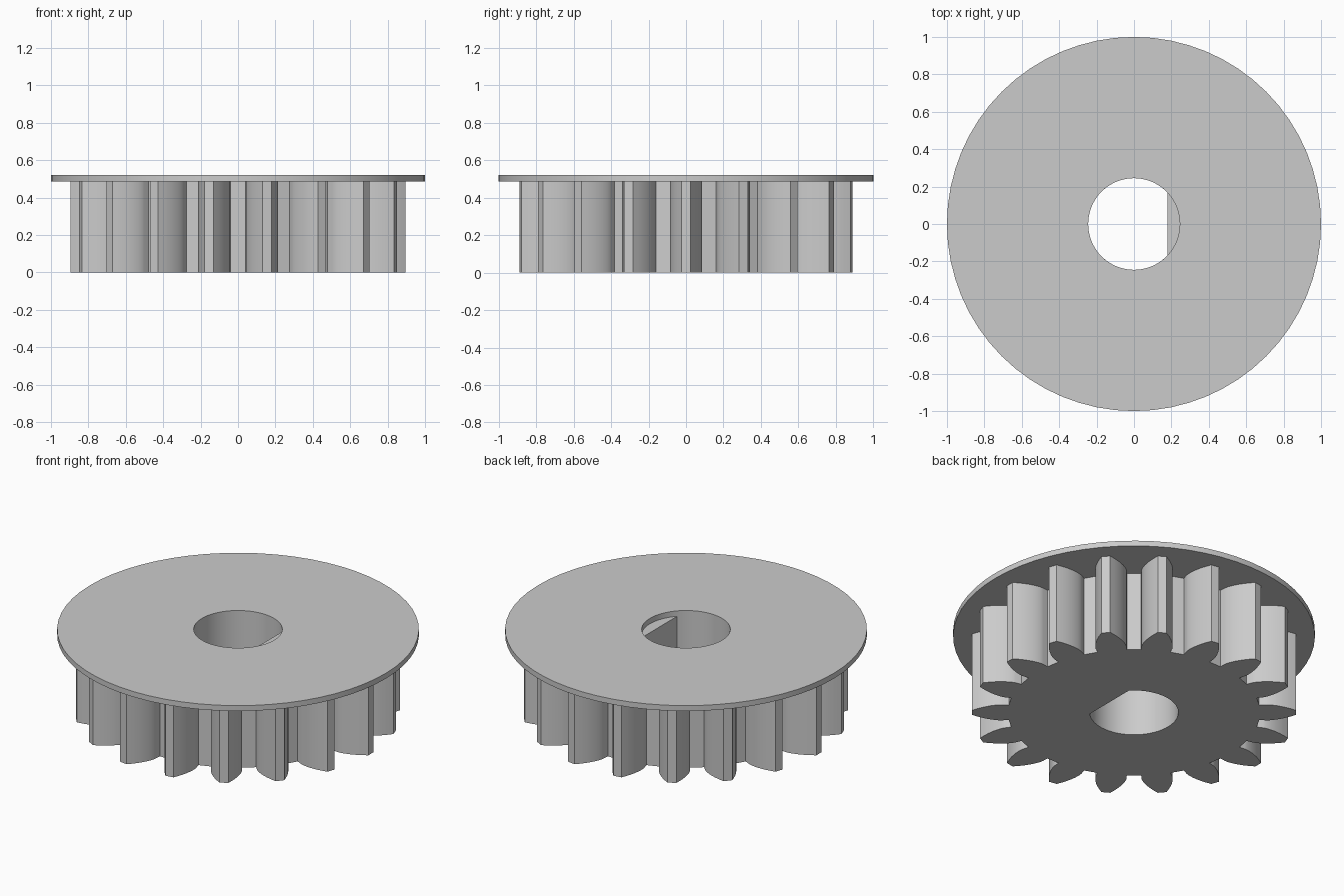
import bpy, bmesh
from math import cos, sin, acos, tan, radians, pi, sqrt

cube = bpy.data.objects.get("Cube")
if cube:
    bpy.data.objects.remove(cube, do_unlink=True)

grey = bpy.data.materials.new("plain_grey")
grey.use_nodes = True
GREY = (0.6, 0.6, 0.6, 1)
grey.diffuse_color = GREY
grey.node_tree.nodes["Principled BSDF"].inputs["Base Color"].default_value = GREY

TEETH = 18
TIP, PITCH, ROOT = 0.897, 0.81, 0.697
BASE = PITCH * cos(radians(25))
BORE, FLAT_X = 0.245, 0.178
GEAR_TOP, TOP = 0.487, 0.52


def polar(r, a):
    return (r * cos(a), r * sin(a))


def circle(r, n):
    return [polar(r, 2 * pi * i / n) for i in range(n)]


def involute(r):
    """Angle swept by an involute of the base circle at radius r."""
    a = acos(min(1, BASE / r))
    return tan(a) - a


def gear_outline(steps=8):
    half_pitch = pi / (2 * TEETH) + involute(PITCH)
    flank = [(ROOT, half_pitch)]
    for i in range(steps + 1):
        r = BASE + (TIP - BASE) * (i / steps) ** 1.5
        flank.append((r, half_pitch - involute(r)))
    points = []
    for t in range(TEETH):
        mid = 2 * pi * t / TEETH
        points += [polar(r, mid - a) for r, a in flank]
        points += [polar(r, mid + a) for r, a in reversed(flank)]
    return points


def d_bore(n=48):
    """Round hole with a flat on its +x side."""
    a = acos(FLAT_X / BORE)
    return [polar(BORE, a + (2 * pi - 2 * a) * i / n) for i in range(n + 1)]


def ring_prism(name, outer, inner, z0, z1):
    """Prism between two outlines, with capped ends."""
    bm = bmesh.new()
    rims = {z0: [], z1: []}
    for loop in (outer, inner):
        low, high = [[bm.verts.new((x, y, z)) for x, y in loop] for z in (z0, z1)]
        for z, verts in ((z0, low), (z1, high)):
            rims[z] += [bm.edges.new((verts[i - 1], verts[i])) for i in range(len(verts))]
        for i in range(len(loop)):
            bm.faces.new((low[i - 1], low[i], high[i], high[i - 1]))
    for edges in rims.values():
        bmesh.ops.triangle_fill(bm, use_beauty=True, use_dissolve=False, edges=edges)
    bmesh.ops.recalc_face_normals(bm, faces=bm.faces[:])
    mesh = bpy.data.meshes.new(name)
    bm.to_mesh(mesh)
    bm.free()
    mesh.materials.append(grey)
    obj = bpy.data.objects.new(name, mesh)
    bpy.context.collection.objects.link(obj)
    bpy.ops.object.select_all(action='DESELECT')
    obj.select_set(True)
    bpy.context.view_layer.objects.active = obj
    bpy.ops.object.shade_smooth_by_angle(angle=radians(20))
    return obj


# Toothed body with a D-shaped shaft hole
ring_prism("gear_body", gear_outline(), d_bore(), 0, GEAR_TOP)
# Thin flange with a fully round hole
ring_prism("top_flange", circle(1, 64), circle(BORE, 64), GEAR_TOP, TOP)
